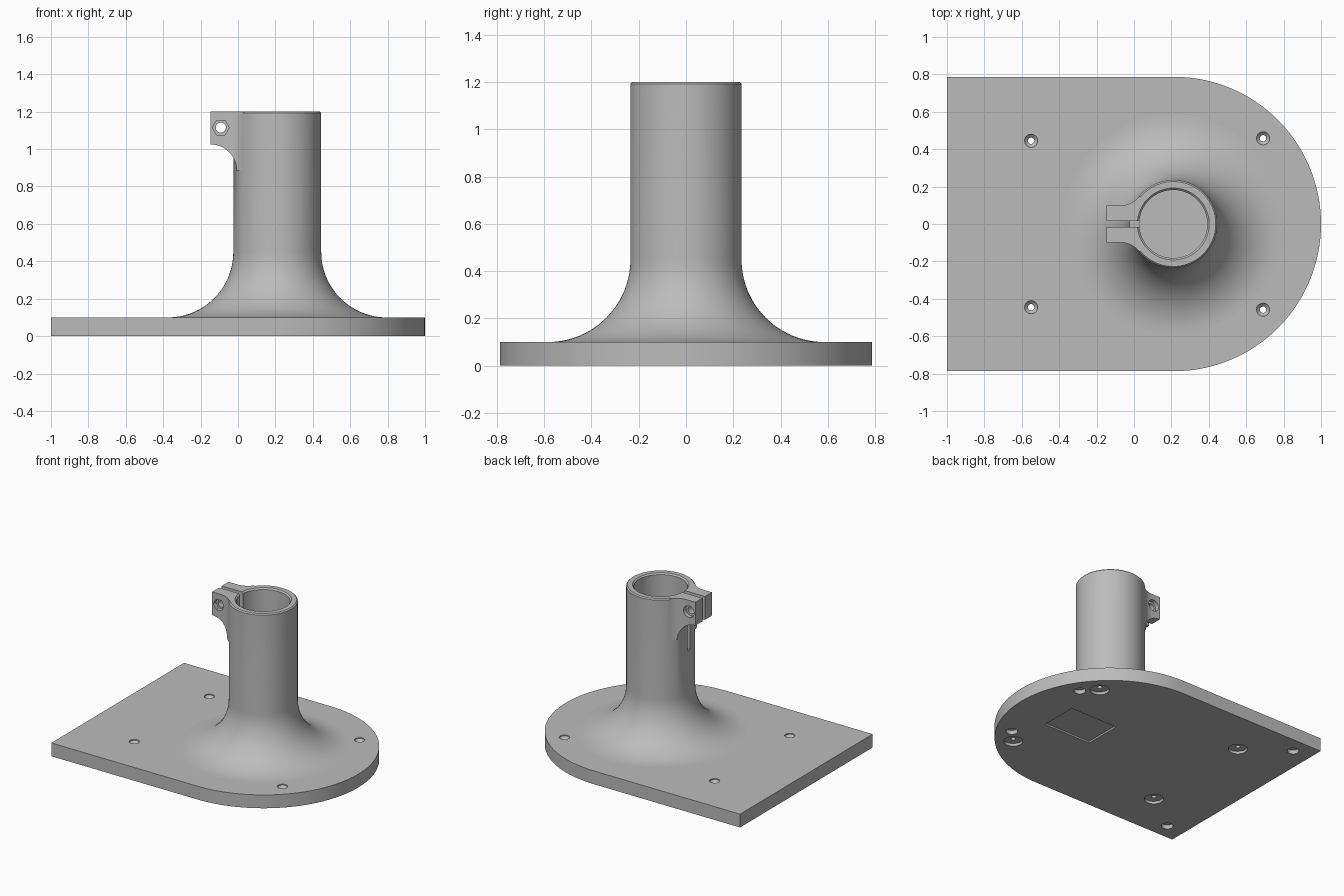
import bpy, bmesh, math
from mathutils import Matrix

if "Cube" in bpy.data.objects:
    bpy.data.objects.remove(bpy.data.objects["Cube"])

CX = 0.21            # column axis
R_COL, R_BORE, R_FLARE = 0.235, 0.185, 0.35
HALF_W, PLATE_H, TOP = 0.787, 0.1, 1.2

grey = bpy.data.materials.new("plain grey")
grey.diffuse_color = (0.5, 0.5, 0.5, 1)
grey.use_nodes = True
grey.node_tree.nodes["Principled BSDF"].inputs["Base Color"].default_value = grey.diffuse_color


def finish(bm, name):
    bmesh.ops.recalc_face_normals(bm, faces=bm.faces)
    me = bpy.data.meshes.new(name)
    bm.to_mesh(me)
    bm.free()
    me.materials.append(grey)
    ob = bpy.data.objects.new(name, me)
    bpy.context.collection.objects.link(ob)
    return ob


def extrude(name, outline, z0, z1, chamfer=0, skip_x=None):
    """Extrude a plan outline; optionally chamfer the top rim except on x = skip_x."""
    bm = bmesh.new()
    base = bm.faces.new([bm.verts.new((x, y, z0)) for x, y in outline])
    out = bmesh.ops.extrude_face_region(bm, geom=[base])["geom"]
    for v in out:
        if isinstance(v, bmesh.types.BMVert):
            v.co.z = z1
    if chamfer:
        rim = [e for e in bm.edges if all(v.co.z == z1 for v in e.verts)
               and not all(abs(v.co.x - skip_x) < 1e-5 for v in e.verts)]
        bmesh.ops.bevel(bm, geom=rim, offset=chamfer, segments=1, affect='EDGES')
    return finish(bm, name)


def lathe(name, profile, cx=0, cy=0, n=96):
    """Revolve (radius, z) points about a vertical axis and cap both ends."""
    bm = bmesh.new()
    rings = [[bm.verts.new((cx + r * math.cos(2 * math.pi * i / n),
                            cy + r * math.sin(2 * math.pi * i / n), z)) for i in range(n)]
             for r, z in profile]
    for a, b in zip(rings, rings[1:]):
        for i in range(n):
            j = (i + 1) % n
            bm.faces.new((a[i], a[j], b[j], b[i]))
    bm.faces.new(rings[0])
    bm.faces.new(rings[-1])
    return finish(bm, name)


def rod_y(name, r, x, z, y0, y1, n=48):
    """Cylinder or prism lying along y."""
    ob = lathe(name, [(r, y0), (r, y1)], n=n)
    ob.data.transform(Matrix.Translation((x, 0, z)) @ Matrix.Rotation(-math.pi / 2, 4, 'X'))
    return ob


def box(name, x0, x1, y0, y1, z0, z1):
    return extrude(name, [(x0, y0), (x1, y0), (x1, y1), (x0, y1)], z0, z1)


def combine(target, tool, op='DIFFERENCE'):
    m = target.modifiers.new("bool", 'BOOLEAN')
    m.operation, m.object, m.solver = op, tool, 'EXACT'
    bpy.context.view_layer.objects.active = target
    bpy.ops.object.modifier_apply(modifier=m.name)
    bpy.data.objects.remove(tool)


# Base plate: square at one end, half round at the other
arc = [math.radians(-90 + 180 * i / 64) for i in range(65)]
outline = [(-1, -HALF_W)] + [(0.213 + HALF_W * math.cos(a), HALF_W * math.sin(a)) for a in arc]
plate = extrude("base_plate", outline + [(-1, HALF_W)], 0, PLATE_H, 0.008, -1)

for s in (-1, 1):
    # Screw holes: countersunk above, counterbored below
    for x, y in ((-0.55, 0.445), (0.69, 0.458)):
        combine(plate, lathe("screw_cut", [(0.065, -0.02), (0.065, 0.02), (0.017, 0.02), (0.017, 0.075),
                                           (0.035, 0.093), (0.035, 0.12)], x, s * y, 32))
    # Blind foot sockets underneath
    for x, y in ((-0.855, 0.667), (0.785, 0.36)):
        combine(plate, lathe("socket_cut", [(0.04, -0.02), (0.04, 0.03)], x, s * y, 32))

# Shallow rectangular recess underneath
combine(plate, box("recess_cut", 0.28, 0.672, -0.142, 0.142, -0.02, 0.012))

# Column with a quarter-round flare at the foot
flare = [(R_COL + R_FLARE * (1 - math.cos(t)), PLATE_H + R_FLARE * (1 - math.sin(t)))
         for t in [math.pi / 2 * i / 20 for i in range(20, -1, -1)]]
column = lathe("column", [(flare[0][0], 0.05)] + flare + [(R_COL, TOP - 0.008), (R_COL - 0.008, TOP)], CX)

# Clamp lug: flat ears blending into the column with concave fillets
HY, FR = 0.098, 0.13
dx = math.sqrt((R_COL + FR) ** 2 - (HY + FR) ** 2)
end = math.atan2(HY + FR, dx)
side = [(CX - dx + FR * math.cos(a), HY + FR + FR * math.sin(a))
        for a in [-math.pi / 2 + (math.pi / 2 - end) * i / 12 for i in range(13)]]
half = [(-0.147, HY)] + side + [(CX - 0.02, 0.15)]
lug = extrude("lug", half + [(x, -y) for x, y in reversed(half)], 0.885, TOP, 0.006, CX - 0.02)
combine(lug, rod_y("lug_underside_cut", 0.14, -0.147, 0.885, -0.4, 0.4, 96))
combine(column, lug, 'UNION')

# Bore with a chamfered mouth, clamp slit, bolt hole, hex nut pocket and bolt head pocket
combine(column, lathe("bore_cut", [(R_BORE - 0.003, 0.101), (R_BORE - 0.003, TOP - 0.01),
                                   (R_BORE + 0.007, TOP), (R_BORE + 0.007, TOP + 0.1)], CX))
combine(column, box("slit_cut", -0.3, 0.1, -0.015, 0.017, 0.77, 1.3))
combine(column, rod_y("bolt_cut", 0.027, -0.092, 1.115, -0.3, 0.3))
combine(column, rod_y("nut_cut", 0.045, -0.092, 1.115, -0.3, -0.068, 6))
combine(column, rod_y("head_cut", 0.043, -0.092, 1.115, 0.068, 0.3))

# Smooth curved walls, crisp edges
for ob in (plate, column):
    bpy.ops.object.select_all(action='DESELECT')
    ob.select_set(True)
    bpy.context.view_layer.objects.active = ob
    bpy.ops.object.shade_smooth_by_angle(angle=math.radians(30))
